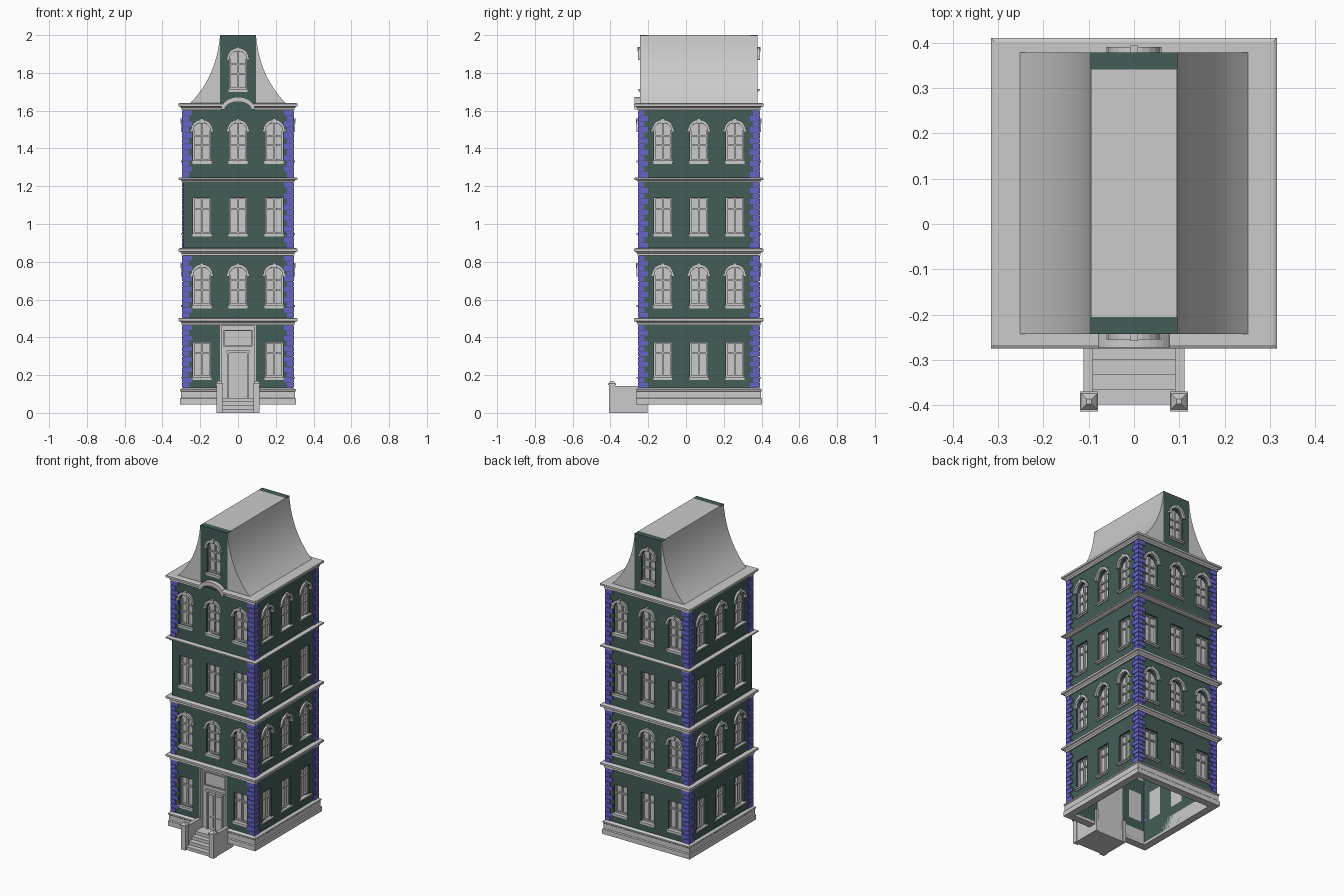
import bpy, bmesh, math
from mathutils import Matrix, Vector

if "Cube" in bpy.data.objects:
    bpy.data.objects.remove(bpy.data.objects["Cube"])

CY, HX, HY, T = 0.068, 0.29, 0.317, 0.03    # house centre, half sizes, wall thickness


def material(name, rgb):
    m = bpy.data.materials.new(name)
    m.diffuse_color = (*rgb, 1)
    m.use_nodes = True
    m.node_tree.nodes["Principled BSDF"].inputs["Base Color"].default_value = m.diffuse_color
    return m


GREY = material("pale grey stone", (0.6, 0.6, 0.6))
GREEN = material("dark green wall", (0.056, 0.107, 0.096))
BLUE = material("violet blue quoin", (0.135, 0.125, 0.60))

parts = {}


def part(name, mat):
    if name not in parts:
        parts[name] = (bmesh.new(), mat)
    return parts[name][0]


def side(k):
    # local frame with the facade facing -y: 0 front, 1 right, 2 back, 3 left
    return Matrix.Translation((0, CY, 0)) @ Matrix.Rotation(k * math.pi / 2, 4, 'Z')


def prism(bm, pts, y0, y1, M=Matrix()):
    a = [bm.verts.new(M @ Vector((u, y0, z))) for u, z in pts]
    b = [bm.verts.new(M @ Vector((u, y1, z))) for u, z in pts]
    bm.faces.new(a)
    bm.faces.new(b[::-1])
    for i in range(len(pts)):
        j = (i + 1) % len(pts)
        bm.faces.new((a[i], b[i], b[j], a[j]))


def box(bm, x0, x1, y0, y1, z0, z1, M=Matrix()):
    prism(bm, [(x0, z0), (x1, z0), (x1, z1), (x0, z1)], y0, y1, M)


def arc(u, z, a, b, n=10):
    return [(u + a * math.cos(math.pi * i / n), z + b * math.sin(math.pi * i / n))
            for i in range(n + 1)]


def outline(u, z0, z1, w, arch):
    top = arc(u, z1, w, 0.04) if arch else [(u + w, z1), (u - w, z1)]
    return [(u - w, z0), (u + w, z0)] + top


def wall(bm, M, d, outer, holes, t=T):
    # flat wall with openings, thickened inward
    tmp = bmesh.new()
    for loop in [outer] + holes:
        vs = [tmp.verts.new((u, -d, z)) for u, z in loop]
        for i in range(len(vs)):
            tmp.edges.new((vs[i - 1], vs[i]))
    bmesh.ops.triangle_fill(tmp, use_beauty=True, use_dissolve=False, edges=tmp.edges[:])
    ext = bmesh.ops.extrude_face_region(tmp, geom=tmp.faces[:], use_keep_orig=True)
    bmesh.ops.translate(tmp, vec=(0, t, 0),
                        verts=[g for g in ext["geom"] if isinstance(g, bmesh.types.BMVert)])
    bmesh.ops.transform(tmp, matrix=M, verts=tmp.verts[:])
    me = bpy.data.meshes.new("tmp")
    tmp.to_mesh(me)
    tmp.free()
    bm.from_mesh(me)
    bpy.data.meshes.remove(me)


def window(M, d, u, z0, z1, w, arch):
    prism(part("window_panes", GREY), outline(u, z0, z1, w, arch), -d + 0.024, -d + T, M)
    fr = part("window_frames", GREY)
    y0, y1, top = -d + 0.013, -d + 0.024, z1 + (0.037 if arch else 0)
    box(fr, u - 0.004, u + 0.004, y0, y1, z0, top, M)
    for s in (-1, 1):
        box(fr, u + s * w - 0.007, u + s * w + 0.007, y0, y1, z0, z1, M)
    levels = (0.0, 0.48, 0.8) if arch else (0.0, 0.68, 0.97)
    for f in levels:
        z = z0 + f * (z1 - z0)
        box(fr, u - w, u + w, y0, y1, z, z + 0.008, M)
    sill = part("window_sills", GREY)
    box(sill, u - 0.056, u + 0.056, -d - 0.012, -d + 0.013, z0 - 0.009, z0, M)
    box(sill, u - 0.05, u + 0.05, -d - 0.006, -d + 0.013, z0 - 0.017, z0 - 0.009, M)
    if arch:
        hood = part("window_hoods", GREY)
        prism(hood, arc(u, z1, 0.058, 0.058) + arc(u, z1, 0.046, 0.041)[::-1],
              -d - 0.012, -d + 0.005, M)
        box(hood, u - 0.009, u + 0.009, -d - 0.015, -d, z1 + 0.038, z1 + 0.063, M)
        for s in (-1, 1):
            box(hood, u + s * 0.054 - 0.008, u + s * 0.054 + 0.008, -d - 0.012, -d,
                z1 - 0.008, z1 + 0.004, M)


# Four facades with window openings, three windows per floor
FLOORS = [(0.19, 0.372, False), (0.57, 0.73, True), (0.95, 1.137, False), (1.335, 1.495, True)]
for k in range(4):
    M = side(k)
    d, half = (HX, HY - T) if k % 2 else (HY, HX)
    holes = []
    for i, (z0, z1, arch) in enumerate(FLOORS):
        for u in (-0.191, 0, 0.191):
            if k == 0 and i == 0 and u == 0:
                holes.append([(-0.095, 0.07), (0.095, 0.07), (0.095, 0.462), (-0.095, 0.462)])
                continue
            holes.append(outline(u, z0, z1, 0.046, arch))
            window(M, d, u, z0, z1, 0.046, arch)
    wall(part("walls", GREEN), M, d,
         [(-half, 0.06), (half, 0.06), (half, 1.62), (-half, 1.62)], holes)


def ring(bm, profile, gap=0):
    # moulding swept round the house; gap leaves an opening in the front
    path = [(1, -1), (1, 1), (-1, 1), (-1, -1)]
    rows = [[bm.verts.new((sx * (HX + o), CY + sy * (HY + o), z)) for o, z in profile]
            for sx, sy in path]
    if gap:
        ends = [[bm.verts.new((s * gap, CY - HY - o, z)) for o, z in profile] for s in (1, -1)]
        rows = [ends[0]] + rows + [ends[1]]
        bm.faces.new(ends[0])
        bm.faces.new(ends[1][::-1])
    n = len(profile)
    for r in range(0 if gap else -1, len(rows) - 1):
        for i in range(n):
            j = (i + 1) % n
            bm.faces.new((rows[r][i], rows[r][j], rows[r + 1][j], rows[r + 1][i]))


def cornice(zb, zt, gap=0, deep=-T):
    h = zt - zb
    ring(part("cornices", GREY),
         [(deep, zb), (0.009, zb), (0.009, zb + 0.3 * h), (0.017, zb + 0.5 * h),
          (0.026, zb + 0.55 * h), (0.026, zt - 0.12 * h), (0.018, zt), (deep, zt)], gap)


# String courses, top cornice with its front arch, and plinth
cornice(0.465, 0.503)
cornice(0.833, 0.872)
cornice(1.222, 1.246)
cornice(1.603, 1.64, 0.078, -0.08)
front = side(0)
prism(part("cornice_arch", GREY), arc(0, 1.605, 0.09, 0.068, 16) +
      arc(0, 1.605, 0.07, 0.042, 16)[::-1], -HY - 0.024, -HY + 0.02, front)
ring(part("plinth", GREY),
     [(-T, 0.045), (0.017, 0.045), (0.017, 0.075), (0.012, 0.08), (0.012, 0.112),
      (0.016, 0.116), (0.016, 0.124), (0.004, 0.132), (-T, 0.132)], 0.097)

# Corner quoins: alternating blocks (one corner is bare on the third floor)
q = part("quoins", BLUE)
P = 0.006
for sx in (-1, 1):
    for sy in (-1, 1):
        for f, (z0, z1) in enumerate([(0.132, 0.465), (0.503, 0.833), (0.872, 1.222), (1.246, 1.603)]):
            if f == 2 and sx < 0 and sy < 0:
                continue
            n = 12
            h = (z1 - z0) / n
            for i in range(n):
                a, b = (0.047, 0.030) if i % 2 else (0.030, 0.047)
                xs = sorted((sx * (HX + P), sx * (HX - a)))
                ys = sorted((CY + sy * (HY + P), CY + sy * (HY - b)))
                box(q, *xs, *ys, z0 + i * h + 0.0015, z0 + (i + 1) * h - 0.0015)

# Concave roof flanks, flat ridge block and the two green gables
N = 14
curve = []
for i in range(N + 1):
    t = i / N
    curve.append(tuple((1 - t) ** 2 * a + 2 * t * (1 - t) * b + t * t * c
                       for a, b, c in ((0.255, 0.113, 0.095), (1.637, 1.78, 2.0))))
GD = HY - 0.006
roof = part("roof", GREY)
for s in (-1, 1):
    prism(roof, [(s * x, z) for x, z in [(0.095, 1.625), (0.255, 1.625)] + curve], -GD, GD, front)
box(roof, -0.095, 0.095, -GD + 0.038, GD - 0.038, 1.625, 2.0, front)
for k in (0, 2):
    M = side(k)
    wall(part("gables", GREEN), M, GD,
         [(-0.0955, 1.6), (0.0955, 1.6), (0.0955, 2.0), (-0.0955, 2.0)],
         [outline(0, 1.715, 1.875, 0.046, True)], 0.038)
    window(M, GD, 0, 1.715, 1.875, 0.046, True)

# Recessed entrance with double door and framed panel above
e = part("entrance", GREY)
y = -HY + 0.024
box(e, -0.095, 0.095, y, y + 0.012, 0.07, 0.465, front)
for s in (-1, 1):
    box(e, *sorted((s * 0.095, s * 0.088)), -HY - 0.001, y, 0.08, 0.465, front)
    box(e, *sorted((s * 0.058, s * 0.048)), y - 0.012, y, 0.08, 0.328, front)
    box(e, *sorted((s * 0.076, s * 0.07)), y - 0.008, y, 0.352, 0.44, front)
box(e, -0.062, 0.062, y - 0.014, y, 0.318, 0.33, front)
for z in (0.352, 0.434):
    box(e, -0.076, 0.076, y - 0.008, y, z, z + 0.006, front)
door = part("double_door", GREY)
for s in (-1, 1):
    box(door, *sorted((s * 0.001, s * 0.048)), y - 0.004, y, 0.08, 0.318, front)
    for z0, z1 in ((0.095, 0.16), (0.175, 0.3)):
        box(door, *sorted((s * 0.011, s * 0.039)), y - 0.008, y, z0, z1, front)

# Front steps with side walls and capped posts
st = part("front_steps", GREY)
for i, y0 in enumerate((-0.398, -0.365, -0.332, -0.30)):
    box(st, -0.091, 0.091, y0, -0.21, 0.02 * i, 0.02 * (i + 1))
for s in (-1, 1):
    box(st, *sorted((s * 0.09, s * 0.111)), -0.405, -0.205, 0, 0.142)
    cx, cy, r = s * 0.099, -0.392, 0.016
    box(st, cx - r, cx + r, cy - r, cy + r, 0, 0.15)
    box(st, cx - 0.02, cx + 0.02, cy - 0.022, cy + 0.022, 0.148, 0.156)
    bmesh.ops.create_cone(st, cap_ends=True, segments=4, radius1=0.025, radius2=0.008, depth=0.014,
                          matrix=Matrix.Translation((cx, cy, 0.163)) @ Matrix.Rotation(math.pi / 4, 4, 'Z'))

# Turn every part into an object
for name, (bm, mat) in parts.items():
    bmesh.ops.recalc_face_normals(bm, faces=bm.faces[:])
    me = bpy.data.meshes.new(name)
    bm.to_mesh(me)
    bm.free()
    me.materials.append(mat)
    bpy.context.scene.collection.objects.link(bpy.data.objects.new(name, me))
    if name == "roof":
        me.shade_smooth()
        me.set_sharp_from_angle(angle=math.radians(30))
